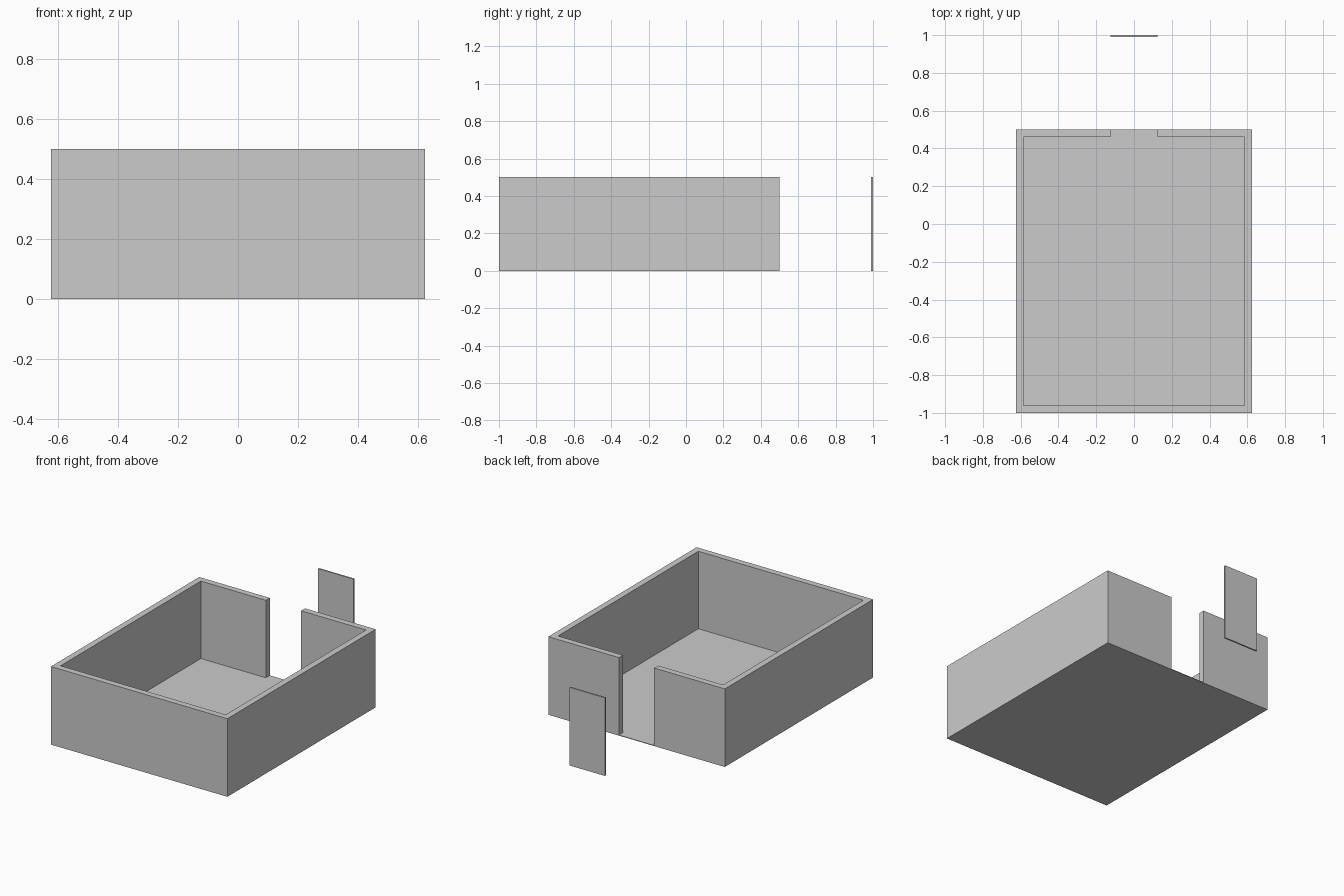
import bpy, bmesh

if "Cube" in bpy.data.objects:
    bpy.data.objects.remove(bpy.data.objects["Cube"])


def prism(name, outline, z0, z1):
    """Extrude a counter-clockwise xy outline from z0 to z1."""
    bm = bmesh.new()
    base = bm.faces.new([bm.verts.new((x, y, z0)) for x, y in outline])
    top = bmesh.ops.extrude_face_region(bm, geom=[base], use_keep_orig=True)["geom"]
    verts = [g for g in top if isinstance(g, bmesh.types.BMVert)]
    bmesh.ops.translate(bm, verts=verts, vec=(0, 0, z1 - z0))
    bmesh.ops.recalc_face_normals(bm, faces=bm.faces)
    mesh = bpy.data.meshes.new(name)
    bm.to_mesh(mesh)
    bm.free()
    obj = bpy.data.objects.new(name, mesh)
    bpy.context.collection.objects.link(obj)
    return obj


def rect(x, y0, y1):
    return [(-x, y0), (x, y0), (x, y1), (-x, y1)]


HALF_W, FRONT, BACK = 0.625, -1.0, 0.5
WALL, DOOR, HEIGHT, FLOOR = 0.04, 0.125, 0.5, 0.004

# Thin floor slab under the walls, running through the doorway
prism("floor", rect(HALF_W, FRONT, BACK), 0, FLOOR)

# One continuous wall ring, open at the doorway in the back
right_half = [(HALF_W, FRONT), (HALF_W, BACK), (DOOR, BACK), (DOOR, BACK - WALL),
              (HALF_W - WALL, BACK - WALL), (HALF_W - WALL, FRONT + WALL)]
left_half = [(-x, y) for x, y in reversed(right_half)]
prism("walls", right_half + left_half, FLOOR, HEIGHT)

# Separate door panel standing behind the opening
prism("door_panel", rect(DOOR, 0.99, 1.0), 0, HEIGHT)
